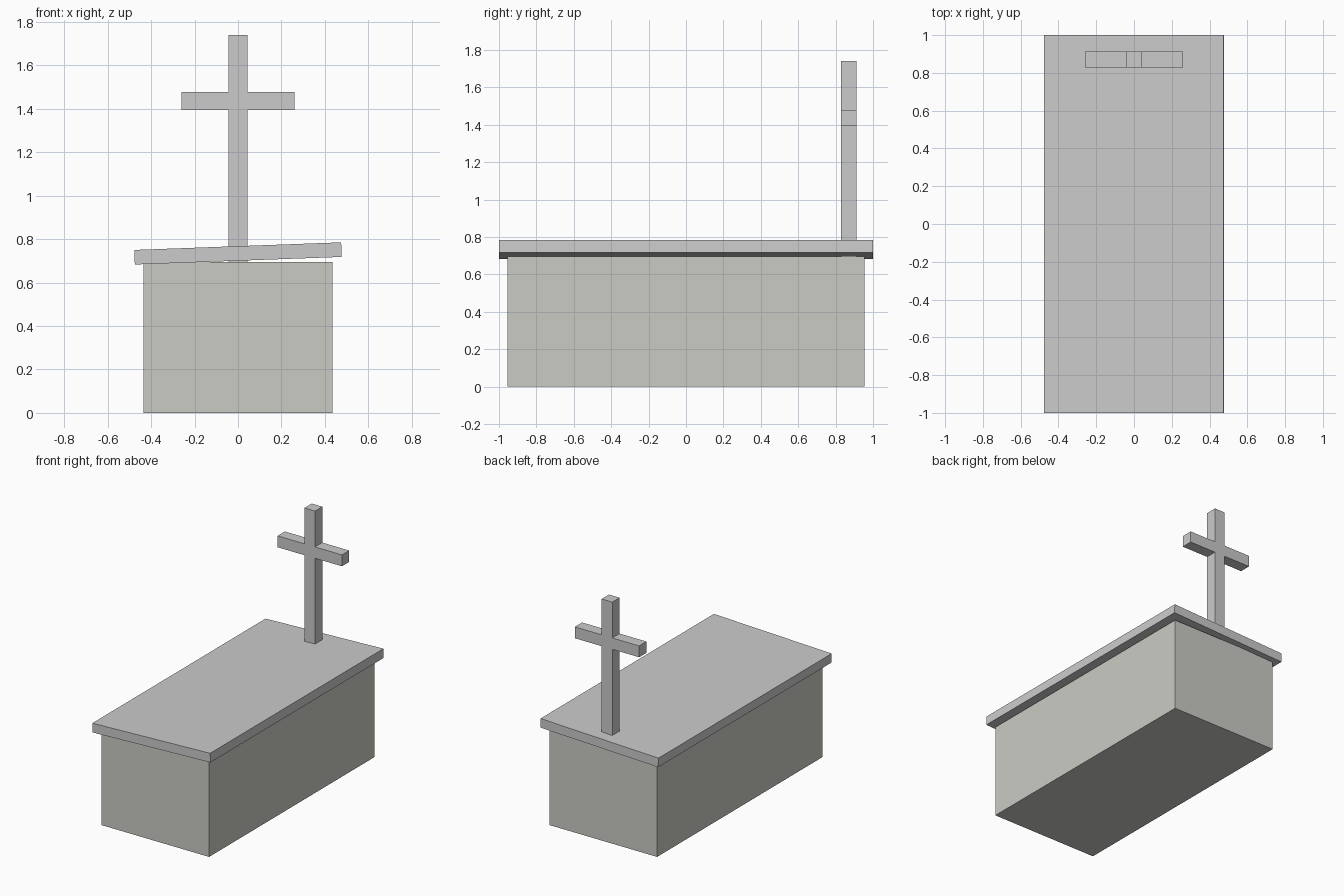
import bpy, bmesh, math

if "Cube" in bpy.data.objects:
    bpy.data.objects.remove(bpy.data.objects["Cube"])

def box(name, size, center, tilt=0.0):
    bpy.ops.mesh.primitive_cube_add(size=1, location=center, rotation=(0, tilt, 0))
    ob = bpy.context.object
    ob.name = name
    ob.scale = size
    bpy.ops.object.transform_apply(location=False, rotation=False, scale=True)
    return ob

# Stone tomb body with a pale warm tint
body = box("tomb_body", (0.87, 1.91, 0.695), (0, 0, 0.3475))
stone = bpy.data.materials.new("pale_stone")
stone.diffuse_color = (0.6, 0.6, 0.56, 1)
stone.use_nodes = True
stone.node_tree.nodes["Principled BSDF"].inputs["Base Color"].default_value = stone.diffuse_color
body.data.materials.append(stone)

# Lid slab, slightly askew: right side raised
box("lid_slab", (0.953, 2.0, 0.067), (0, 0, 0.734), -math.radians(2.1))

# Cross: one outline extruded along y
half_outline = [(0.043, 0.695), (0.043, 1.395), (0.26, 1.395),
                (0.26, 1.478), (0.043, 1.478), (0.043, 1.74)]
outline = half_outline + [(-x, z) for x, z in reversed(half_outline)]
bm = bmesh.new()
face = bm.faces.new([bm.verts.new((x, 0.828, z)) for x, z in outline])
ext = bmesh.ops.extrude_face_region(bm, geom=[face])
moved = [v for v in ext["geom"] if isinstance(v, bmesh.types.BMVert)]
bmesh.ops.translate(bm, vec=(0, 0.084, 0), verts=moved)
bmesh.ops.recalc_face_normals(bm, faces=bm.faces)
mesh = bpy.data.meshes.new("cross")
bm.to_mesh(mesh)
bm.free()
bpy.context.collection.objects.link(bpy.data.objects.new("cross", mesh))
